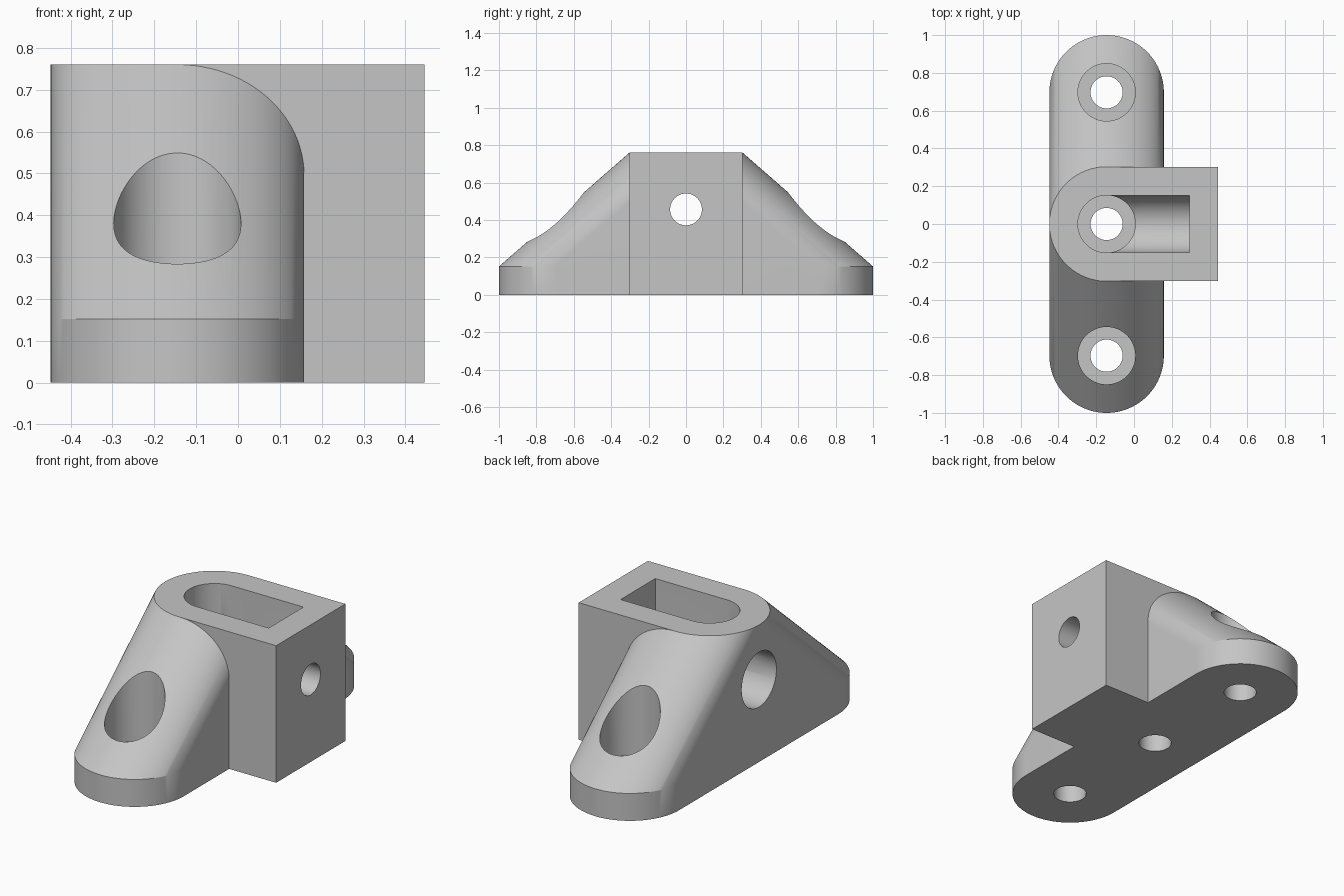
import bpy, bmesh, math
from mathutils import Vector

if "Cube" in bpy.data.objects:
    bpy.data.objects.remove(bpy.data.objects["Cube"])

CX = -0.145              # axis of the rounded end and the vertical bores
R, BORE, HOLE = 0.303, 0.152, 0.085
FOOT_Y, BASE, TOP, SIDE_Z = 0.697, 0.152, 0.76, 0.457
X_END, X_POCKET = 0.446, 0.295
SEG = 96

grey = bpy.data.materials.new("plain_grey")
grey.diffuse_color = (0.56, 0.56, 0.56, 1)
grey.use_nodes = True
grey.node_tree.nodes["Principled BSDF"].inputs["Base Color"].default_value = grey.diffuse_color


def ring_z(y, z, r):
    """Horizontal circle about the vertical axis at CX, y."""
    return [(CX + r * math.cos(2 * math.pi * i / SEG),
             y + r * math.sin(2 * math.pi * i / SEG), z) for i in range(SEG)]


def ring_x(x, r):
    """Upright circle about the sideways axis."""
    return [(x, r * math.cos(2 * math.pi * i / SEG),
             SIDE_Z + r * math.sin(2 * math.pi * i / SEG)) for i in range(SEG)]


def corners(x0, x1, y, z0, z1):
    return [(a, b, c) for a in (x0, x1) for b in (-y, y) for c in (z0, z1)]


def hull(name, points):
    bm = bmesh.new()
    for p in points:
        bm.verts.new(Vector(p))
    bmesh.ops.convex_hull(bm, input=bm.verts[:])
    loose = [v for v in bm.verts if not v.link_faces]
    bmesh.ops.delete(bm, geom=loose, context='VERTS')
    bmesh.ops.dissolve_limit(bm, angle_limit=0.005, verts=bm.verts[:], edges=bm.edges[:])
    bmesh.ops.recalc_face_normals(bm, faces=bm.faces[:])
    me = bpy.data.meshes.new(name)
    bm.to_mesh(me)
    bm.free()
    me.materials.append(grey)
    ob = bpy.data.objects.new(name, me)
    bpy.context.collection.objects.link(ob)
    return ob


def combine(target, tool, op):
    """Apply a boolean and remove the tool."""
    mod = target.modifiers.new(op, 'BOOLEAN')
    mod.operation, mod.solver, mod.object = op, 'EXACT', tool
    bpy.context.view_layer.objects.active = target
    bpy.ops.object.modifier_apply(modifier=mod.name)
    bpy.data.objects.remove(tool)


# Sloping body: long rounded foot drawn up to a round top
body = hull("bracket_body", [p for y in (-FOOT_Y, FOOT_Y) for z in (0, BASE)
                             for p in ring_z(y, z, R)] + ring_z(0, TOP, R))

# Square block on the right
combine(body, hull("side_block", corners(CX, X_END, R, 0, TOP)), 'UNION')

# Three vertical stepped holes
for y in (-FOOT_Y, 0, FOOT_Y):
    combine(body, hull("counterbore", ring_z(y, BASE, BORE) + ring_z(y, 1, BORE)), 'DIFFERENCE')
    combine(body, hull("bolt_hole", ring_z(y, -0.2, HOLE) + ring_z(y, 0.3, HOLE)), 'DIFFERENCE')

# Round-bottomed pocket open at the top
combine(body, hull("pocket", ring_x(CX, BORE) + ring_x(X_POCKET, BORE)
                   + corners(CX, X_POCKET, BORE, SIDE_Z, 1)), 'DIFFERENCE')

# Sideways bore: wide from the left, narrow through the right wall
combine(body, hull("side_bore", ring_x(-0.7, BORE) + ring_x(0.1, BORE)), 'DIFFERENCE')
combine(body, hull("side_hole", ring_x(0.2, HOLE) + ring_x(0.7, HOLE)), 'DIFFERENCE')

# Smooth the curved walls, keep the edges sharp
bpy.ops.object.select_all(action='DESELECT')
body.select_set(True)
bpy.context.view_layer.objects.active = body
bpy.ops.object.shade_smooth_by_angle(angle=math.radians(25))
